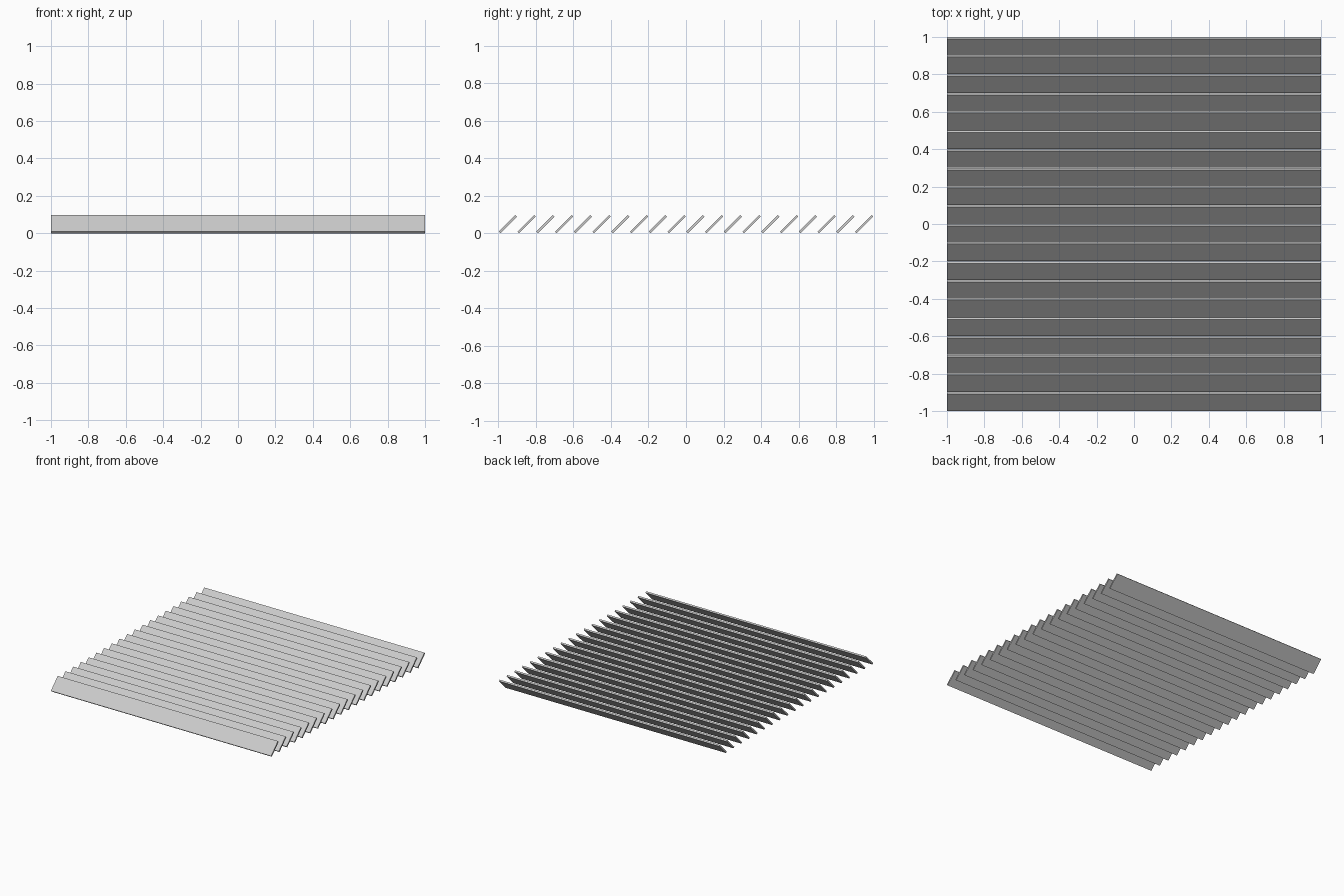
import bpy
import math

if "Cube" in bpy.data.objects:
    bpy.data.objects.remove(bpy.data.objects["Cube"])

COUNT = 20
PITCH = 0.1
LENGTH = 2.0
WIDTH = 0.1255      # slat size along the slope
THICK = 0.0125
ANGLE = math.radians(45)
HALF_H = (WIDTH * math.sin(ANGLE) + THICK * math.cos(ANGLE)) / 2


def add_slat(index):
    """One thin louvre slat, tilted up towards the back."""
    y = (index - (COUNT - 1) / 2) * PITCH
    bpy.ops.mesh.primitive_cube_add(size=1, location=(0, y, HALF_H),
                                    rotation=(ANGLE, 0, 0))
    slat = bpy.context.object
    slat.name = f"louvre_slat_{index + 1:02d}"
    slat.scale = (LENGTH, WIDTH, THICK)


# Row of parallel slats
for i in range(COUNT):
    add_slat(i)
